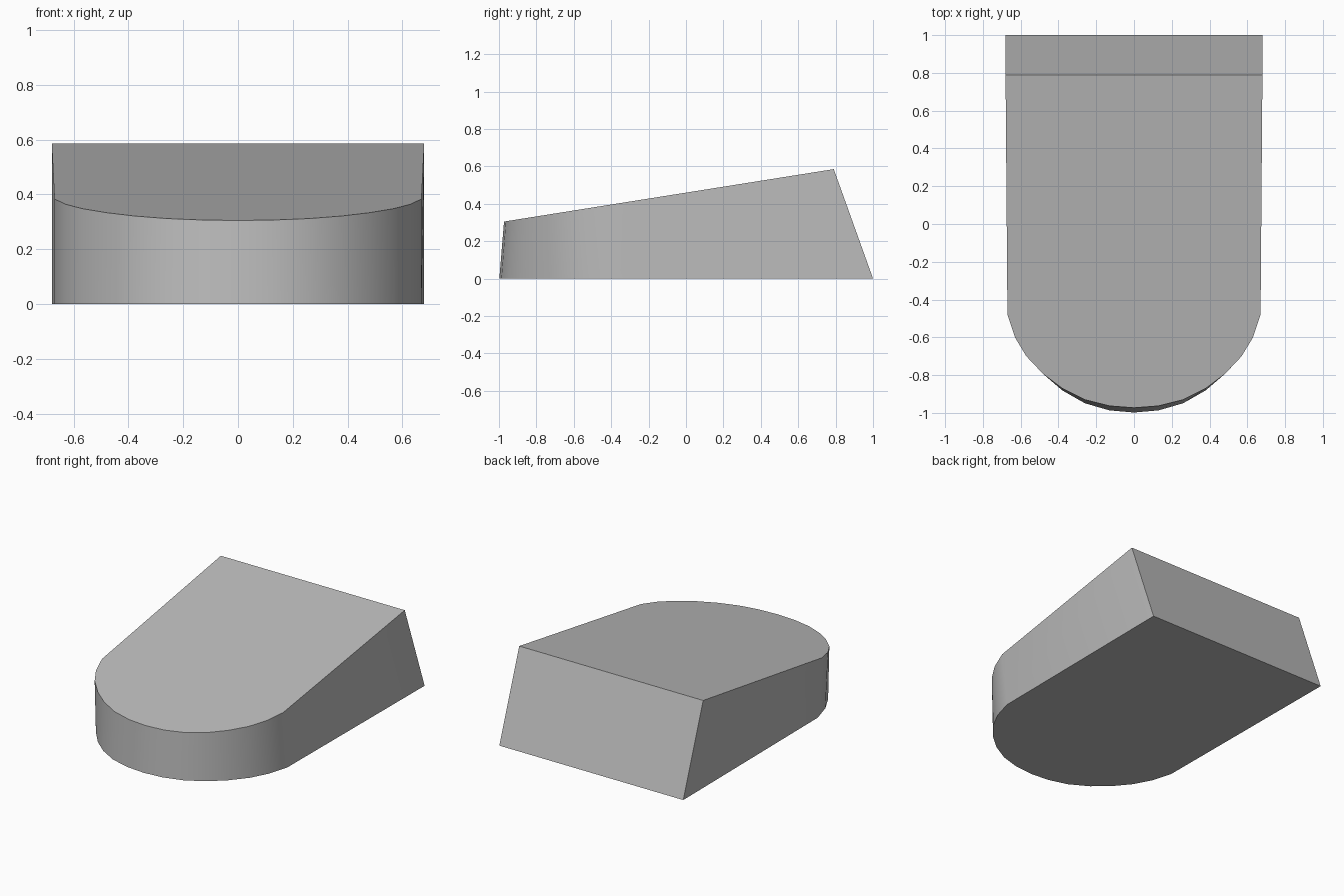
import bpy
import bmesh
import math

cube = bpy.data.objects.get("Cube")
if cube:
    bpy.data.objects.remove(cube, do_unlink=True)

grey = bpy.data.materials.new("plain_grey")
grey.use_nodes = True
colour = (0.5, 0.5, 0.5, 1)
grey.diffuse_color = colour
grey.node_tree.nodes["Principled BSDF"].inputs["Base Color"].default_value = colour

# Left half of the rounded nose, from the side to the centre line
nose = [(0.67, -0.48), (0.63, -0.6), (0.57, -0.7), (0.48, -0.795),
        (0.38, -0.87), (0.26, -0.93), (0.13, -0.963), (0, -0.973)]
half = [(0.68, 0.79)] + nose
outline = half + [(-x, y) for x, y in reversed(half[:-1])]


def top_height(y):
    return 0.305 + (y + 0.973) * 0.159


def base_point(x, y):
    # The back wall leans forward and the nose wall leans slightly back
    if y > 0:
        return (x, 1.0, 0)
    return (x, y - 0.025 + (y + 0.973) * 0.14, 0)


# Wedge body: sloping top, flat base and a ring of walls
bm = bmesh.new()
top = [bm.verts.new((x, y, top_height(y))) for x, y in outline]
base = [bm.verts.new(base_point(x, y)) for x, y in outline]
bm.faces.new(top)
bm.faces.new(base)
count = len(outline)
for i in range(count):
    j = (i + 1) % count
    bm.faces.new((top[i], top[j], base[j], base[i]))
bmesh.ops.recalc_face_normals(bm, faces=bm.faces)

mesh = bpy.data.meshes.new("wedge_body")
bm.to_mesh(mesh)
bm.free()
mesh.materials.append(grey)
body = bpy.data.objects.new("wedge_body", mesh)
bpy.context.collection.objects.link(body)

# Smooth nose with sharp rims and corners
bpy.ops.object.select_all(action="DESELECT")
body.select_set(True)
bpy.context.view_layer.objects.active = body
bpy.ops.object.shade_smooth_by_angle(angle=math.radians(30))
